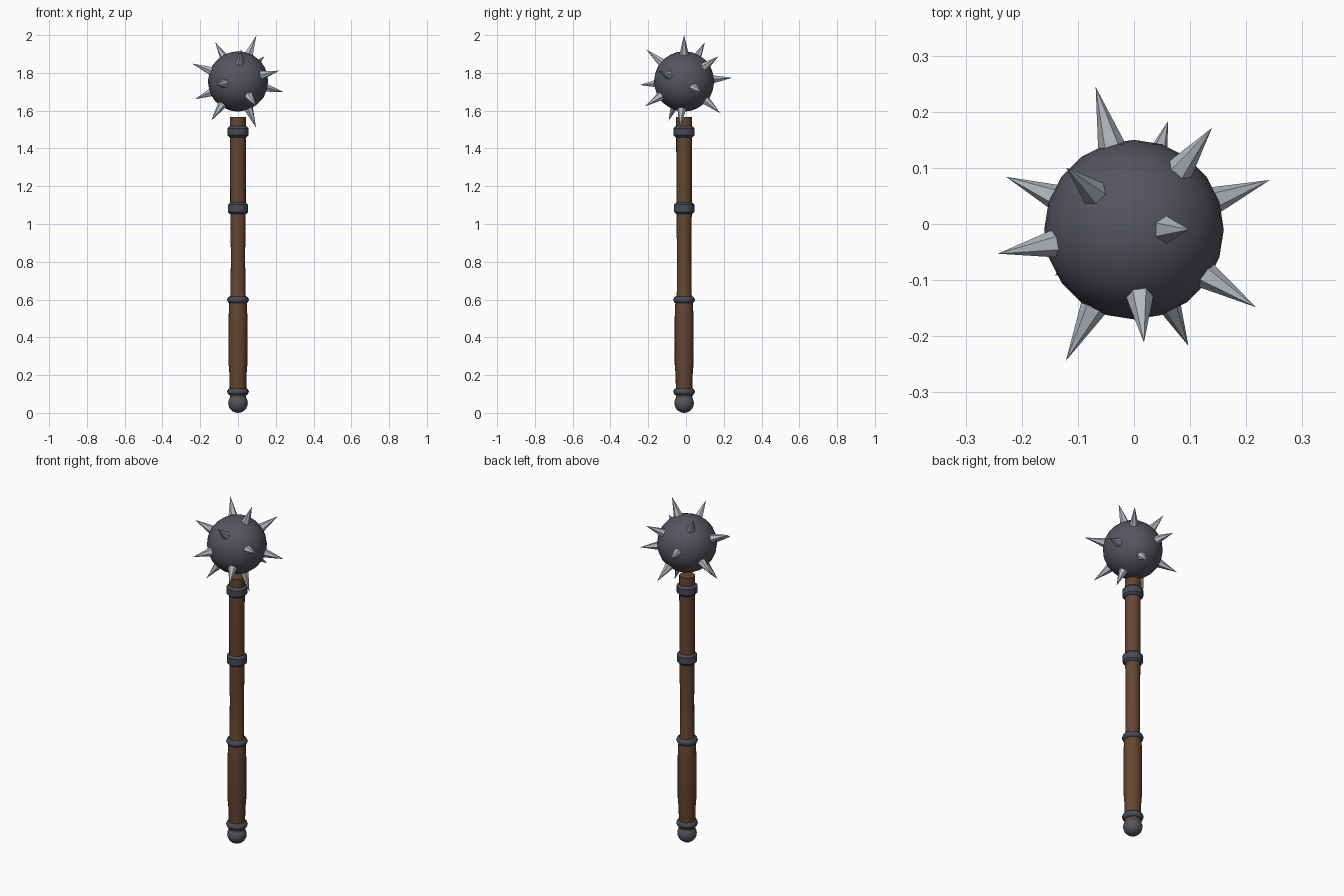
import bpy, bmesh, math
from mathutils import Euler, Matrix, Vector

if "Cube" in bpy.data.objects:
    bpy.data.objects.remove(bpy.data.objects["Cube"], do_unlink=True)

AXIS = Vector((0, -0.01, 0))
HEAD = AXIS + Vector((0, 0, 1.755))


def material(name, rgb):
    m = bpy.data.materials.new(name)
    m.use_nodes = True
    m.diffuse_color = (*rgb, 1)
    m.node_tree.nodes["Principled BSDF"].inputs["Base Color"].default_value = (*rgb, 1)
    return m


WOOD = material("brown wood", (0.13, 0.06, 0.03))
IRON = material("dark iron", (0.09, 0.09, 0.115))
BAND = material("blue grey band", (0.06, 0.07, 0.095))
STEEL = material("pale steel", (0.45, 0.48, 0.52))


def finish(bm, name, mat, smooth=None):
    bmesh.ops.recalc_face_normals(bm, faces=bm.faces)
    mesh = bpy.data.meshes.new(name)
    bm.to_mesh(mesh)
    bm.free()
    mesh.materials.append(mat)
    ob = bpy.data.objects.new(name, mesh)
    bpy.context.collection.objects.link(ob)
    if smooth:
        bpy.ops.object.select_all(action="DESELECT")
        ob.select_set(True)
        bpy.context.view_layer.objects.active = ob
        bpy.ops.object.shade_smooth_by_angle(angle=math.radians(smooth))
    return ob


def lathe(name, profile, mat, sides=20, closed=False, smooth=35):
    """Spin (radius, height) points around the handle axis."""
    bm = bmesh.new()
    rings = []
    for r, z in profile:
        rings.append([bm.verts.new(AXIS + Vector((r * math.cos(a), r * math.sin(a), z)))
                      for a in (math.tau * i / sides for i in range(sides))])
    pairs = list(zip(rings, rings[1:]))
    if closed:
        pairs.append((rings[-1], rings[0]))
    else:
        bm.faces.new(rings[0])
        bm.faces.new(rings[-1])
    for low, high in pairs:
        for i in range(sides):
            j = (i + 1) % sides
            bm.faces.new((low[i], low[j], high[j], high[i]))
    return finish(bm, name, mat, smooth)


# Wooden handle with a slightly swollen grip
lathe("handle", [(0.043, 0.08), (0.045, 0.2), (0.05, 0.26), (0.05, 0.5), (0.046, 0.6),
                 (0.039, 0.63), (0.038, 0.85), (0.041, 1.08), (0.042, 1.566)], WOOD)


# Flat bevelled bands on the upper handle, rounded ones around the grip
def flat_band(name, z, r, h, c=0.012):
    lathe(name, [(0.03, z - h), (r - c, z - h), (r, z - h + c), (r, z + h - c),
                 (r - c, z + h), (0.03, z + h)], BAND, closed=True, smooth=30)


def round_band(name, z, r, t):
    points = [(r - t + t * math.cos(a), z + t * math.sin(a))
              for a in (math.tau * i / 8 for i in range(8))]
    lathe(name, points, BAND, closed=True, smooth=60)


flat_band("top_band", 1.488, 0.056, 0.03)
flat_band("middle_band", 1.083, 0.054, 0.031)
round_band("grip_top_band", 0.599, 0.058, 0.02)
round_band("grip_bottom_band", 0.112, 0.058, 0.02)


# Round pommel and head
def ball(name, centre, radius, detail):
    bm = bmesh.new()
    bmesh.ops.create_icosphere(bm, subdivisions=detail, radius=radius,
                               matrix=Matrix.Translation(centre))
    finish(bm, name, IRON, 60)


ball("pommel", AXIS + Vector((0, 0, 0.052)), 0.052, 3)
ball("head", HEAD, 0.16, 3)

# Six-sided spikes spread over the head in a golden spiral
COUNT, TIP, BASE = 14, 0.264, 0.14
GOLDEN = math.pi * (3 - math.sqrt(5))
for i in range(COUNT):
    tilt = math.acos(1 - (2 * i + 1) / COUNT)
    bm = bmesh.new()
    bmesh.ops.create_cone(bm, cap_ends=True, segments=6, radius1=0.028, radius2=0,
                          depth=TIP - BASE)
    turn = Euler((0, tilt, i * GOLDEN)).to_matrix().to_4x4()
    bm.transform(Matrix.Translation(HEAD) @ turn @ Matrix.Translation((0, 0, (TIP + BASE) / 2)))
    bmesh.ops.remove_doubles(bm, verts=bm.verts, dist=0.0001)
    finish(bm, f"spike_{i + 1}", STEEL)
